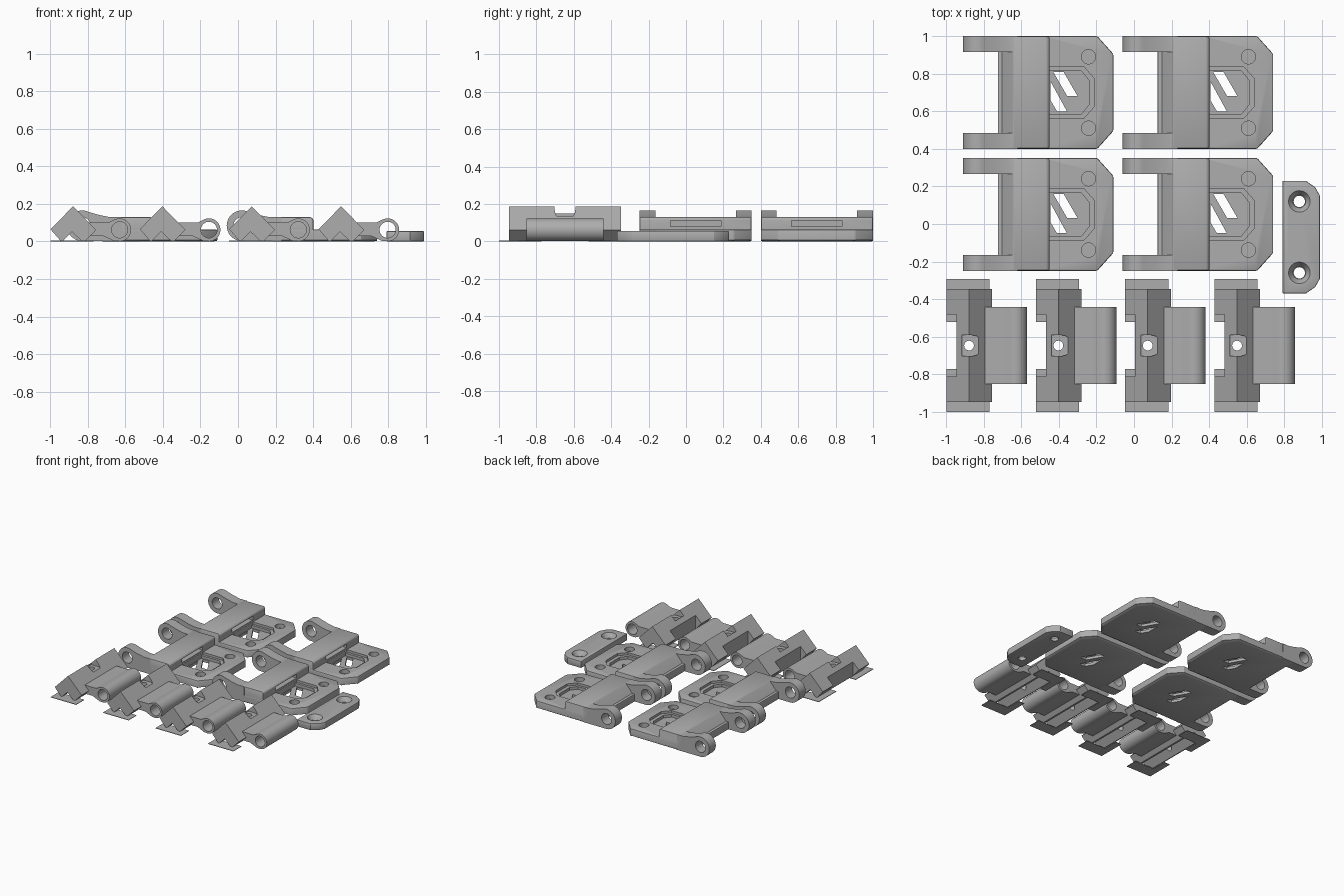
import bpy, bmesh, math
from mathutils import Vector

if "Cube" in bpy.data.objects:
    bpy.data.objects.remove(bpy.data.objects["Cube"])

grey = bpy.data.materials.new("plain_grey")
grey.diffuse_color = (0.42, 0.42, 0.42, 1)
grey.use_nodes = True
grey.node_tree.nodes["Principled BSDF"].inputs["Base Color"].default_value = grey.diffuse_color


def prism(name, pts, lo, hi, axis="z", bevel=0.0):
    """Extrude a 2D outline: (x, y) along z, or (x, z) along y."""
    def place(p, h):
        return Vector((p[0], p[1], h)) if axis == "z" else Vector((p[0], h, p[1]))
    bm = bmesh.new()
    a = [bm.verts.new(place(p, lo)) for p in pts]
    b = [bm.verts.new(place(p, hi)) for p in pts]
    bm.faces.new(a)
    bm.faces.new(b)
    for i in range(len(pts)):
        j = (i + 1) % len(pts)
        bm.faces.new((a[i], a[j], b[j], b[i]))
    bmesh.ops.recalc_face_normals(bm, faces=bm.faces)
    me = bpy.data.meshes.new(name)
    bm.to_mesh(me)
    bm.free()
    me.materials.append(grey)
    ob = bpy.data.objects.new(name, me)
    bpy.context.collection.objects.link(ob)
    if bevel:
        m = ob.modifiers.new("bevel", "BEVEL")
        m.width, m.segments, m.limit_method = bevel, 2, "ANGLE"
        m.angle_limit = math.radians(35)
        apply(ob, m)
    return ob


def rect(x0, x1, y0, y1):
    return [(x0, y0), (x1, y0), (x1, y1), (x0, y1)]


def arc(cx, cy, r, a0=0, a1=360, n=32):
    full = abs(a1 - a0) == 360
    k = n if full else n - 1
    return [(cx + r * math.cos(math.radians(a0 + (a1 - a0) * i / k)),
             cy + r * math.sin(math.radians(a0 + (a1 - a0) * i / k))) for i in range(n)]


def cone(x, y, z0, z1, r0, r1):
    """Tapered cutter for countersinks."""
    ob = prism("cutter", arc(x, y, r0), z0, z1)
    for v in ob.data.vertices:
        if v.co.z > (z0 + z1) / 2:
            v.co.x = x + (v.co.x - x) * r1 / r0
            v.co.y = y + (v.co.y - y) * r1 / r0
    return ob


def apply(ob, mod):
    bpy.context.view_layer.objects.active = ob
    bpy.ops.object.modifier_apply(modifier=mod.name)


def combine(ob, others, op="DIFFERENCE"):
    for o in others:
        m = ob.modifiers.new("bool", "BOOLEAN")
        m.operation, m.solver, m.object = op, "EXACT", o
        apply(ob, m)
        bpy.data.objects.remove(o)


def finish(ob, offsets):
    """Smooth the round faces and place copies."""
    bpy.ops.object.select_all(action="DESELECT")
    ob.select_set(True)
    bpy.context.view_layer.objects.active = ob
    bpy.ops.object.shade_smooth_by_angle(angle=math.radians(25))
    for i, (dx, dy) in enumerate(offsets):
        o = ob if i == 0 else ob.copy()
        if i:
            bpy.context.collection.objects.link(o)
        o.location = (dx, dy, 0)


# --- hinge bracket: base plate with clipped corners and lower chamfer
CX, CY = -0.83, 0.7
plate = prism("hinge_bracket", [(-0.725, 0.4), (-0.195, 0.4), (-0.11, 0.495),
                                (-0.11, 0.905), (-0.195, 1.0), (-0.725, 1.0)],
              0, 0.064, bevel=0.008)
for v in plate.data.vertices:
    if v.co.z < 0.003 and v.co.x > -0.7:
        v.co.x -= 0.012
        v.co.y -= 0.012 * (1 if v.co.y > CY else -1)
# raised block with sloped rear
block = prism("raised_block", [(-0.722, 0.03), (-0.45, 0.03), (-0.45, 0.118),
                               (-0.462, 0.13), (-0.645, 0.13), (-0.72, 0.045)],
              0.401, 0.999, "y", bevel=0.008)
# hinge ears
ear_pts = arc(CX, 0.084, 0.081, 65, 270, 28) + [(-0.62, 0.003), (-0.62, 0.129),
                                                (-0.68, 0.129), (-0.735, 0.14)]
ears = [prism("ear", ear_pts, y, y + 0.085, "y") for y in (0.4, 0.915)]
combine(plate, [block] + ears, "UNION")
# pin bore, emblem recess, slot under the block, blind round pockets, slashes
cuts = [prism("cutter", arc(CX, 0.084, 0.045), 0.3, 1.1, "y"),
        prism("cutter", [(-0.449, 0.565), (-0.265, 0.565), (-0.212, 0.625),
                         (-0.212, 0.775), (-0.265, 0.835), (-0.449, 0.835)], 0.045, 0.1),
        prism("cutter", [(-0.449, 0.585), (-0.28, 0.585), (-0.24, 0.635),
                         (-0.24, 0.765), (-0.28, 0.815), (-0.449, 0.815)], 0.022, 0.06),
        prism("cutter", rect(-0.6, -0.44, 0.565, 0.835), 0.08, 0.111)]
cuts += [prism("cutter", arc(-0.242, y, 0.038), 0.03, 0.1) for y in (0.51, 0.89)]
for pts in ([(-0.445, 0.76), (-0.445, 0.66), (-0.41, 0.6), (-0.357, 0.6)],
            [(-0.43, 0.81), (-0.375, 0.81), (-0.3, 0.68), (-0.355, 0.68)]):
    cuts.append(prism("cutter", pts, -0.05, 0.05))
combine(plate, cuts)
finish(plate, [(i * 0.851, -j * 0.649) for i in (0, 1) for j in (0, 1)])

# --- clip: square bar on its corner with a V groove beneath
MY = -0.647
clip = prism("corner_clip", [(-0.998, 0.065), (-0.878, 0.187), (-0.755, 0.062),
                             (-0.815, 0.001), (-0.83, 0.001), (-0.884, 0.052),
                             (-0.935, 0.001), (-0.942, 0.001)], MY - 0.3, MY + 0.3, "y")
# arm ending in a barrel
arm = prism("arm", [(-0.84, 0.03), (-0.72, 0.03), (-0.66, 0.003)]
            + arc(-0.63, 0.062, 0.061, -95, 115, 24) + [(-0.69, 0.1), (-0.84, 0.1)],
            MY - 0.205, MY + 0.205, "y")
combine(clip, [arm], "UNION")
# pin bore, side gap, screw seat and screw hole
combine(clip, [prism("cutter", arc(-0.63, 0.062, 0.043), -1.1, -0.2, "y"),
               prism("cutter", rect(-1.1, -0.945, MY - 0.165, MY + 0.165), -0.05, 0.3),
               prism("cutter", [(-0.915, MY - 0.055)]
                     + arc(-0.86, MY, 0.055, -90, 90, 16) + [(-0.915, MY + 0.055)],
                     0.135, 0.3),
               prism("cutter", arc(-0.878, MY, 0.026, n=20), -0.05, 0.3)])
steps = [(i * 0.4755, 0) for i in range(4)]
finish(clip, steps)

# thin feet under both ends of each clip
for s, name in ((-1, "front_foot"), (1, "rear_foot")):
    foot = prism(name, [(-0.998, MY + s * 0.353), (-0.768, MY + s * 0.353),
                        (-0.768, MY + s * 0.25), (-0.945, MY + s * 0.25),
                        (-0.945, MY + s * 0.125), (-0.998, MY + s * 0.125)], 0, 0.004)
    finish(foot, steps)

# --- flat cover plate with two countersunk holes
cover = prism("cover_plate", [(0.79, -0.37), (0.915, -0.37), (0.965, -0.335), (0.99, -0.29),
                              (0.99, 0.15), (0.965, 0.195), (0.915, 0.23), (0.79, 0.23)],
              0, 0.056, bevel=0.006)
cuts = []
for y in (0.12, -0.26):
    cuts += [prism("cutter", arc(0.88, y, 0.03), -0.05, 0.1),
             cone(0.88, y, 0.02, 0.06, 0.034, 0.06)]
combine(cover, cuts)
finish(cover, [(0, 0)])
